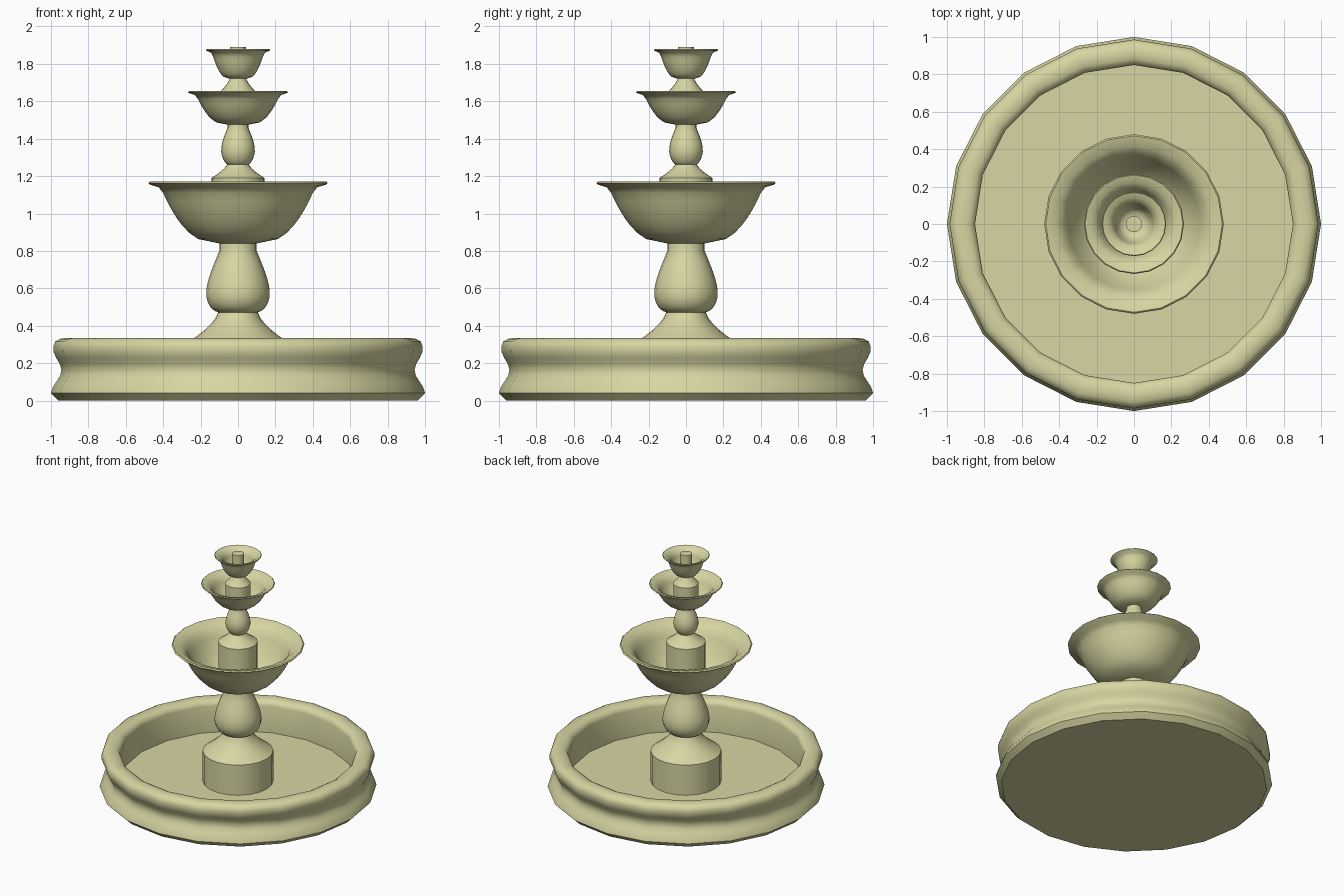
import bpy
import math

SIDES = 20

cube = bpy.data.objects.get("Cube")
if cube:
    bpy.data.objects.remove(cube)

# One pale stone colour for everything
stone = bpy.data.materials.new("pale_stone")
stone.use_nodes = True
colour = (0.68, 0.67, 0.36, 1)
stone.diffuse_color = colour
shader = next(n for n in stone.node_tree.nodes if n.type == "BSDF_PRINCIPLED")
shader.inputs["Base Color"].default_value = colour


def steps(count):
    """Even fractions from zero to one."""
    return [i / count for i in range(count + 1)]


def mix(start, end, fraction):
    return start + (end - start) * fraction


def lathe(name, profile):
    """Spin an (r, z) profile, ordered bottom to top, and close both ends."""
    verts, faces = [], []
    for radius, height in profile:
        for i in range(SIDES):
            angle = math.tau * i / SIDES
            verts.append((radius * math.cos(angle), radius * math.sin(angle), height))
    for ring in range(len(profile) - 1):
        low, high = ring * SIDES, (ring + 1) * SIDES
        for i in range(SIDES):
            j = (i + 1) % SIDES
            faces.append((low + i, low + j, high + j, high + i))
    faces.append(tuple(reversed(range(SIDES))))
    faces.append(tuple(range(len(verts) - SIDES, len(verts))))
    mesh = bpy.data.meshes.new(name)
    mesh.from_pydata(verts, [], faces)
    mesh.materials.append(stone)
    obj = bpy.data.objects.new(name, mesh)
    bpy.context.collection.objects.link(obj)
    bpy.ops.object.select_all(action="DESELECT")
    obj.select_set(True)
    bpy.context.view_layer.objects.active = obj
    bpy.ops.object.shade_smooth_by_angle(angle=math.radians(42))


def pool(name, height, inner, floor):
    """Waisted outer wall, half-round rim, straight inner wall and a floor."""
    profile = [(0.96, 0)]
    for t in steps(8):
        wave = 0.025 * math.cos(math.tau * t * 1.05)
        profile.append((0.975 + wave - t / 80, mix(0.04, 0.29, t)))
    outer = profile[-1][0]
    middle, half = (outer + inner) / 2, (outer - inner) / 2
    shoulder = profile[-1][1]
    for t in steps(6)[1:]:
        angle = math.pi * t
        profile.append((middle + half * math.cos(angle),
                        mix(shoulder, height, math.sin(angle) ** 0.8)
                        if t < 1 else shoulder))
    profile.append((inner, floor))
    lathe(name, profile)


def drum(name, radius, bottom, top, neck, neck_height):
    """Round plinth with a shoulder that sweeps in to a neck."""
    profile = [(radius, bottom)]
    for t in steps(5):
        profile.append((mix(neck, radius, (1 - t) ** 1.5), mix(top, neck_height, t)))
    lathe(name, profile)


def column(name, neck, belly, bottom, top, skew):
    """Pear-shaped baluster that is fullest in its lower half."""
    profile = []
    for t in steps(10):
        rise = t ** 1.5
        swell = math.sin(math.pi * rise ** skew)
        profile.append((mix(neck, belly, swell), mix(bottom, top, rise)))
    profile.append((neck, top + neck / 2))
    lathe(name, profile)


def bowl(name, foot, wall, rim, base, shoulder, top, shell):
    """Thin deep bowl with a flared lip."""
    def side(inset, reverse):
        curve = []
        for t in steps(7):
            out = math.sqrt(t)
            curve.append((mix(foot, wall - inset, out),
                          mix(base + inset, shoulder + inset / 3, out ** 2.5)))
        return curve[::-1] if reverse else curve

    lip = top - shoulder
    profile = side(0, False)
    profile += [(mix(wall, rim, 0.3), shoulder + lip / 2),
                (mix(wall, rim, 0.9), top - lip / 4),
                (rim, top - lip / 8),
                (mix(wall, rim, 0.9), top),
                (mix(wall, rim, 0.2), top - lip / 4)]
    lathe(name, profile + side(shell, True))


# Ground pool
pool("pool_basin", height=0.335, inner=0.85, floor=0.08)

# Lower tier
drum("lower_drum", radius=0.255, bottom=0.07, top=0.32, neck=0.107, neck_height=0.47)
column("lower_column", neck=0.1, belly=0.17, bottom=0.47, top=0.8, skew=0.6)
bowl("large_bowl", foot=0.1, wall=0.4, rim=0.48, base=0.84,
     shoulder=1.11, top=1.17, shell=0.025)

# Middle tier
drum("middle_drum", radius=0.142, bottom=0.86, top=1.19, neck=0.055, neck_height=1.27)
column("middle_column", neck=0.055, belly=0.09, bottom=1.26, top=1.46, skew=0.75)
bowl("middle_bowl", foot=0.055, wall=0.213, rim=0.267, base=1.475,
     shoulder=1.61, top=1.655, shell=0.02)

# Upper tier
drum("upper_drum", radius=0.092, bottom=1.49, top=1.655, neck=0.042, neck_height=1.73)
bowl("top_bowl", foot=0.042, wall=0.133, rim=0.172, base=1.72,
     shoulder=1.84, top=1.88, shell=0.02)

# Water spout
lathe("water_spout", [(0.043, 1.73), (0.043, 1.89)])
